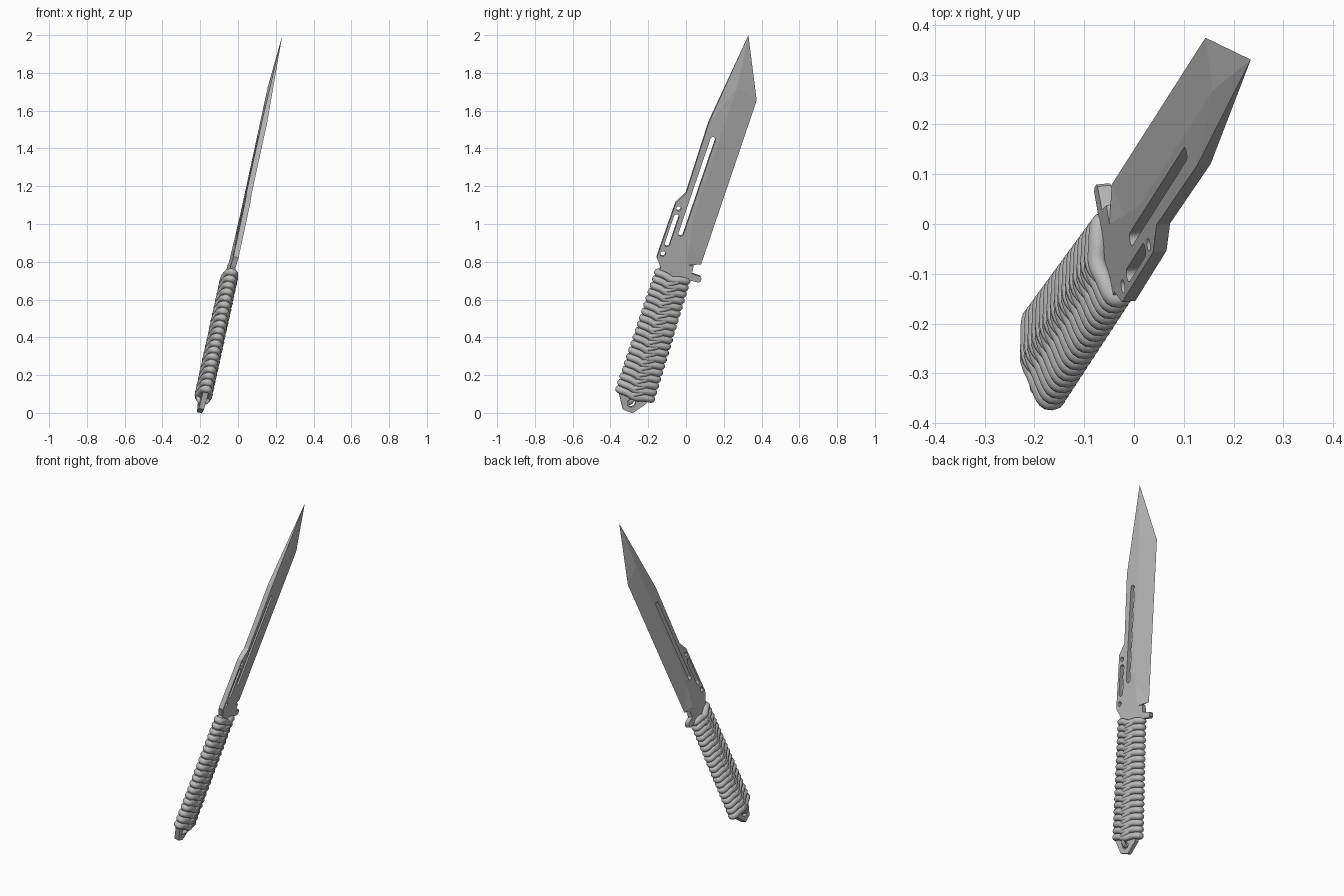
import bpy, bmesh, math
from mathutils import Matrix, Vector

if "Cube" in bpy.data.objects:
    bpy.data.objects.remove(bpy.data.objects["Cube"])

# Knife frame: X = thickness, Y = toward cutting edge, Z = along the knife
Z = Vector((0.2007, 0.3155, 0.9277)).normalized()
X = Vector((0.965, 0.0985, -0.242)).normalized()
Y = Z.cross(X).normalized()
X = Y.cross(Z)
M = Matrix((X, Y, Z)).transposed().to_4x4()
M.translation = (-0.205, -0.28, 0.0)

steel = bpy.data.materials.new("grey steel")
steel.diffuse_color = (0.5, 0.5, 0.5, 1)
steel.use_nodes = True
steel.node_tree.nodes["Principled BSDF"].inputs["Base Color"].default_value = steel.diffuse_color
T = 0.014  # half thickness of the steel


def add(name, data):
    ob = bpy.data.objects.new(name, data)
    bpy.context.collection.objects.link(ob)
    data.materials.append(steel)
    ob.matrix_world = M
    return ob


def plate(name, pts, faces, rim):
    """Two mirrored sides from (w, l, t) points, closed by a wall along the rim."""
    bm = bmesh.new()
    a = [bm.verts.new((t, w, l)) for w, l, t in pts]
    b = [bm.verts.new((-t, w, l)) if t else a[i] for i, (w, l, t) in enumerate(pts)]
    for f in faces:
        bm.faces.new([a[i] for i in f])
        bm.faces.new([b[i] for i in reversed(f)])
    for i, j in zip(rim, rim[1:] + rim[:1]):
        quad = list(dict.fromkeys((a[i], a[j], b[j], b[i])))
        if len(quad) > 2:
            bm.faces.new(quad)
    bmesh.ops.recalc_face_normals(bm, faces=bm.faces)
    me = bpy.data.meshes.new(name)
    bm.to_mesh(me)
    bm.free()
    return add(name, me)


# Blade and tang outline, starting at the butt and going up the spine
flat = [(-0.004, 0), (-0.06, 0.004), (-0.106, 0.08), (-0.12, 0.13), (-0.125, 0.75),
        (-0.112, 0.796), (-0.15, 0.843), (-0.148, 1.156), (-0.112, 1.222), (-0.119, 1.623),
        (-0.035, 1.848), (-0.035, 1.12), (-0.012, 0.985), (0.013, 0.853),
        (0.052, 0.857), (0.056, 0.815), (0.106, 0.813), (0.113, 0.805), (0.113, 0.787),
        (0.106, 0.779), (0.05, 0.777), (0.06, 0.13), (0.048, 0.07)]
pts = [(w, l, T) for w, l in flat]
n = len(pts)
tip, corner, heel, ridge, spine, root = n, n + 1, n + 2, 10, 9, 13
pts += [(-0.067, 2.135, 0), (0.088, 1.811, 0), (0.089, 0.873, 0)]
knife_faces = [list(range(n)),                         # flat body
               [spine, tip, ridge], [ridge, tip, corner],  # point facets
               [ridge, corner, heel, 12, 11], [12, heel, root]]  # hollow bevel
rim = list(range(spine + 1)) + [tip, corner, heel] + list(range(root, n))
blade = plate("blade_and_tang", pts, knife_faces, rim)

# Slots and round holes cut through the steel
bm = bmesh.new()
for w, l0, l1, r in [(-0.069, 1.005, 1.542, 0.014), (-0.121, 0.93, 1.085, 0.014),
                     (-0.124, 1.131, 1.131, 0.013), (-0.126, 0.872, 0.872, 0.014),
                     (-0.028, 0.05, 0.05, 0.022)]:
    loop = []
    for k in range(20):
        ang = math.pi * 2 * (k + 0.5) / 20
        loop.append((w + r * math.cos(ang), (l1 if k < 10 else l0) + r * math.sin(ang)))
    lo = [bm.verts.new((-0.1, *p)) for p in loop]
    hi = [bm.verts.new((0.1, *p)) for p in loop]
    bm.faces.new(lo)
    bm.faces.new(hi)
    for k in range(20):
        m = (k + 1) % 20
        bm.faces.new((lo[k], lo[m], hi[m], hi[k]))
bmesh.ops.recalc_face_normals(bm, faces=bm.faces)
me = bpy.data.meshes.new("hole_cutter")
bm.to_mesh(me)
bm.free()
cutter = add("hole_cutter", me)
cutter.hide_render = True
cutter.hide_viewport = True
cutter.display_type = 'WIRE'
mod = blade.modifiers.new("holes", 'BOOLEAN')
mod.object = cutter
mod.operation = 'DIFFERENCE'
mod.solver = 'EXACT'


def cord(name, paths, radius, closed):
    cu = bpy.data.curves.new(name, 'CURVE')
    cu.dimensions = '3D'
    cu.bevel_depth = radius
    cu.bevel_resolution = 3
    cu.use_fill_caps = True
    for path in paths:
        sp = cu.splines.new('POLY')
        sp.points.add(len(path) - 1)
        for p, co in zip(sp.points, path):
            p.co = (*co, 1)
        sp.use_cyclic_u = closed
        sp.use_smooth = True
    return add(name, cu)


# Cord wrapped around the grip, with a raised crossing down each side
rings, twists = [], []
COUNT = 19
for i in range(COUNT):
    f = i / (COUNT - 1)
    l = 0.095 + f * 0.665
    mid = -0.022 - 0.014 * f
    half = 0.092 - 0.010 * f
    ring = []
    for k in range(36):
        a = math.tau * k / 36
        c, s = math.cos(a), math.sin(a)
        bump = math.exp(-(c / 0.35) ** 2)
        t = math.copysign(abs(s) ** 0.7 * 0.022 + 0.005 * bump, s)
        ring.append((t, mid + half * c, l + 0.012 * (0.5 - bump)))
    rings.append(ring)
    if i < COUNT - 1:
        for side in (-1, 1):
            twists.append([(side * (0.026 + 0.008 * math.cos(q * math.pi / 2)),
                            mid + 0.032 * q * side, l + 0.014 + 0.018 * q)
                           for q in (-1, -0.6, -0.2, 0.2, 0.6, 1)])
cord("grip_cord_wrap", rings, 0.0195, True)
cord("grip_cord_crossings", twists, 0.014, False)

# Cord loop passing through the butt hole
loop = [(0.028 * math.cos(a), -0.028 + 0.008 * math.sin(a), 0.078 + 0.03 * math.sin(a))
        for a in (math.tau * k / 20 for k in range(20))]
cord("butt_cord_loop", [loop], 0.012, True)
